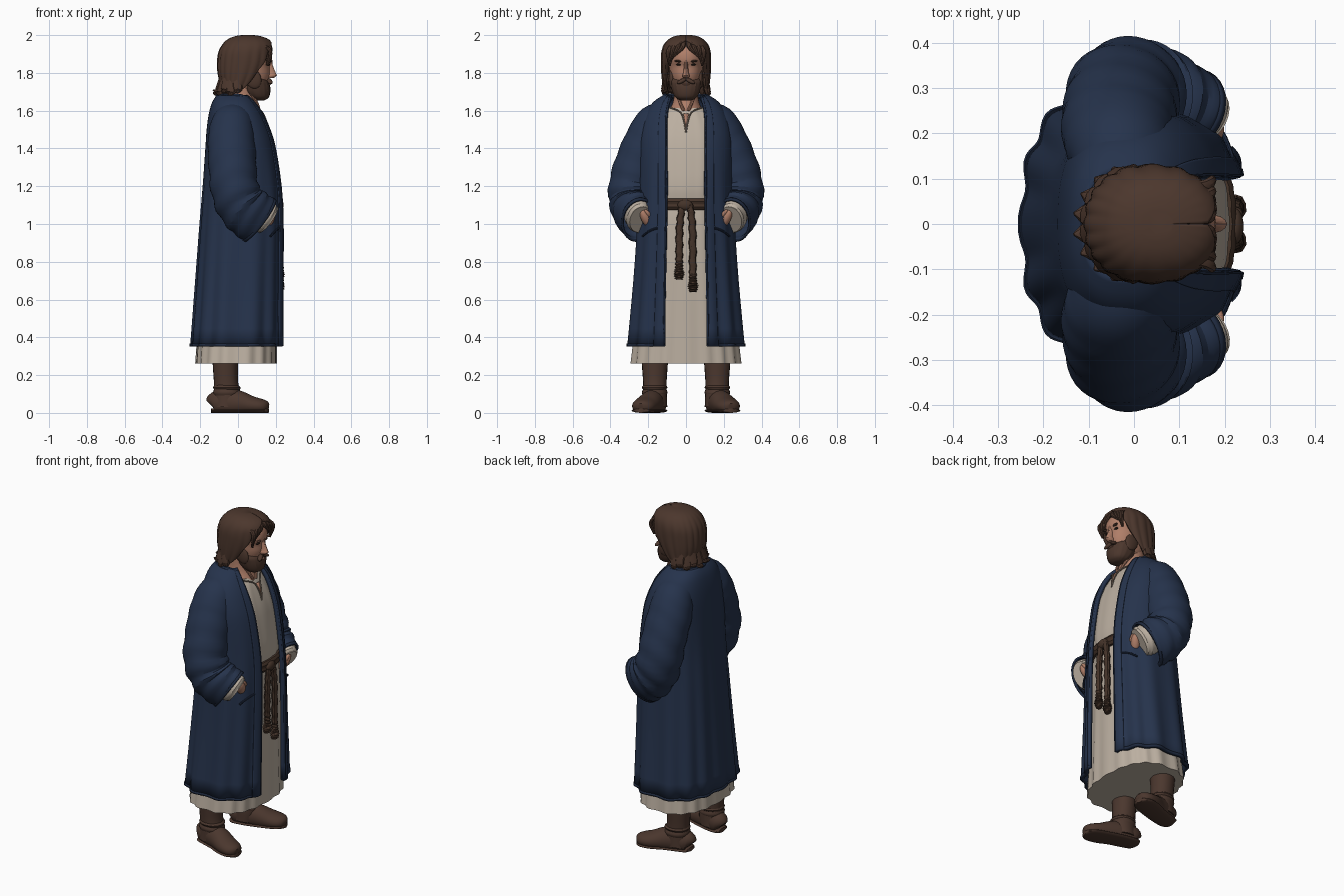
import bpy, bmesh, math
from mathutils import Vector


def mat(name, r, g, b):
    m = bpy.data.materials.new(name)
    m.diffuse_color = (r, g, b, 1)
    return m


BLUE = mat("navy cloth", 0.019, 0.033, 0.072)
TRIM = mat("dark navy trim", 0.013, 0.022, 0.048)
LINEN = mat("linen", 0.50, 0.43, 0.355)
SEAM = mat("linen seam", 0.25, 0.20, 0.155)
SKIN = mat("skin", 0.43, 0.21, 0.14)
HAIR = mat("brown hair", 0.072, 0.038, 0.026)
LEATHER = mat("boot leather", 0.07, 0.038, 0.027)
ROPE = mat("rope belt", 0.058, 0.033, 0.022)
DARK = mat("dark eye", 0.02, 0.013, 0.01)


def finish(name, bm, material, thick=0, angle=32):
    bmesh.ops.recalc_face_normals(bm, faces=bm.faces)
    me = bpy.data.meshes.new(name)
    bm.to_mesh(me)
    bm.free()
    for p in me.polygons:
        p.use_smooth = True
    me.set_sharp_from_angle(angle=math.radians(angle))
    me.materials.append(material)
    ob = bpy.data.objects.new(name, me)
    bpy.context.collection.objects.link(ob)
    if thick:
        s = ob.modifiers.new("thickness", 'SOLIDIFY')
        s.thickness, s.offset = thick, 0
    return ob


def smooth_rows(rows, sub):
    """Catmull-Rom through tuples of numbers."""
    out, n = [], len(rows)
    for i in range(n - 1):
        a, b, c, d = rows[max(i - 1, 0)], rows[i], rows[i + 1], rows[min(i + 2, n - 1)]
        for j in range(sub):
            t = j / sub
            out.append(tuple(0.5 * (2 * q + (r - p) * t + (2 * p - 5 * q + 4 * r - s) * t * t
                                    + (3 * q - p - 3 * r + s) * t ** 3)
                             for p, q, r, s in zip(a, b, c, d)))
    return out + [rows[-1]]


def loft(name, rings, material, closed=True, caps=(True, True), **kw):
    bm = bmesh.new()
    vs = [[bm.verts.new(p) for p in r] for r in rings]
    n = len(rings[0])
    for a, b in zip(vs, vs[1:]):
        for i in range(n if closed else n - 1):
            j = (i + 1) % n
            bm.faces.new((a[i], a[j], b[j], b[i]))
    if caps[0]:
        bm.faces.new(vs[0])
    if caps[1]:
        bm.faces.new(vs[-1])
    return finish(name, bm, material, **kw)


def shell(name, rows, material, n=48, p=2.5, sub=3, fold=lambda z: 0, k=14, part=None,
          grow=0, yoff=0, **kw):
    """Stacked horizontal superellipses: z, back x, front x, half width, half opening."""
    is_open = len(rows[0]) > 4
    rings = []
    for row in smooth_rows(rows, sub):
        z, xb, xf, ry = row[:4]
        cx, rx = (xb + xf) / 2, (xf - xb) / 2
        a0 = math.asin(min(1, (max(row[4], 0) / ry) ** (p / 2))) if is_open else 0
        a1 = 2 * math.pi - a0
        if part:
            a0, a1 = (a0, a0 + part) if part > 0 else (a1 + part, a1)
        ring = []
        for i in range(n):
            a = a0 + (a1 - a0) * i / (n - 1 if is_open else n)
            c, s = math.cos(a), math.sin(a)
            f = 1 + fold(z) * math.cos(k * a + 1.5 * math.sin(2 * a))
            ring.append((cx + (rx * f + grow) * math.copysign(abs(c) ** (2 / p), c),
                         yoff + (ry * f + grow) * math.copysign(abs(s) ** (2 / p), s), z))
        rings.append(ring)
    return loft(name, rings, material, closed=not is_open, **kw)


def sweep(name, pts, material, n=20, sub=4, bump=lambda i, a: 1, ref=(0, 1, 0), floor=None, **kw):
    """Tube along points: x, y, z, radius along ref, other radius."""
    pts = smooth_rows(pts, sub)
    rings = []
    for i, q in enumerate(pts):
        t = (Vector(pts[min(i + 1, len(pts) - 1)][:3]) - Vector(pts[max(i - 1, 0)][:3])).normalized()
        u = Vector(ref)
        u = (u - t * u.dot(t)).normalized()
        v = t.cross(u)
        ring = []
        for j in range(n):
            a = 2 * math.pi * j / n
            b = bump(i, a)
            w = Vector(q[:3]) + u * q[3] * b * math.cos(a) + v * q[4] * b * math.sin(a)
            if floor is not None:
                w.z = max(w.z, floor)
            ring.append(w)
        rings.append(ring)
    return loft(name, rings, material, **kw)


def blob(name, loc, rad, material, rot=(0, 0, 0)):
    bm = bmesh.new()
    bmesh.ops.create_uvsphere(bm, u_segments=20, v_segments=12, radius=1)
    ob = finish(name, bm, material)
    ob.location, ob.scale, ob.rotation_euler = loc, rad, rot
    return ob


# long tunic with wavy hem
shell("tunic", [(0.262, -.222, .203, .292), (0.6, -.2, .205, .255), (1.0, -.175, .208, .22),
                (1.1, -.165, .2, .21), (1.2, -.16, .21, .21), (1.4, -.15, .182, .22),
                (1.5, -.14, .155, .2), (1.58, -.11, .122, .15), (1.615, -.08, .1, .1)],
      LINEN, n=96, fold=lambda z: 0.03 * max(0.22, 1 - z), k=18)
# neckline slit with stitched edges
bm = bmesh.new()
bm.faces.new([bm.verts.new(v) for v in ((.162, 0, 1.5), (.134, .014, 1.585), (.134, -.014, 1.585))])
finish("neck_slit", bm, SKIN, thick=.004)
for s in (-1, 1):
    sweep("neckline_edge", [(.163, 0, 1.485, .004, .004), (.15, s * .011, 1.545, .004, .004),
                            (.128, s * .03, 1.592, .004, .004), (.095, s * .085, 1.617, .004, .004)],
          SEAM, n=8)

# open coat with lapels
coat = [(0.355, -.237, .228, .3, .11), (0.7, -.213, .23, .27, .105), (1.0, -.192, .232, .25, .1),
        (1.2, -.176, .222, .24, .098), (1.4, -.163, .192, .24, .1), (1.5, -.156, .163, .23, .1),
        (1.58, -.145, .128, .205, .098), (1.64, -.128, .088, .165, .088), (1.675, -.105, .058, .112, .075)]
pleat = lambda z: 0.04 * max(0, 1 - z / 1.4)
shell("coat", coat, BLUE, n=120, fold=pleat, k=14, caps=(False, False), thick=.02)
for s in (-1, 1):
    shell("lapel", coat, BLUE, n=8, fold=pleat, k=14, part=s * .2, grow=.01,
          caps=(False, False), thick=.01)
    shell("lapel_edge", coat, TRIM, n=3, fold=pleat, k=14, part=s * .02, grow=.014,
          caps=(False, False), thick=.008)
hem = [(0.352,) + coat[0][1:], (0.366,) + coat[0][1:]]
shell("coat_hem", hem, TRIM, n=120, fold=pleat, k=14, grow=.003, sub=1, caps=(False, False), thick=.02)
sweep("collar_roll", [(.06, -.085, 1.66, .014, .014), (.0, -.112, 1.676, .014, .014),
                      (-.07, -.09, 1.676, .014, .014), (-.105, 0, 1.676, .014, .014),
                      (-.07, .09, 1.676, .014, .014), (.0, .112, 1.676, .014, .014),
                      (.06, .085, 1.66, .014, .014)], BLUE, n=10, ref=(0, 0, 1))


def wrinkle(i, a):
    # diagonal creases, strongest at the elbow
    w = .012 + .035 * math.exp(-((i - 24) / 8) ** 2)
    return 1 + w * math.sin(i * 1.5 + 1.6 * math.sin(a) + math.cos(2 * a)) * min(1, i / 8)


for s in (-1, 1):
    # wide bent sleeves, inner cuffs and hands
    arm = [(-.03, .075, 1.585, .06, .075), (-.03, .155, 1.535, .1, .105), (-.035, .2, 1.45, .112, .118),
           (-.03, .25, 1.33, .116, .12), (-.02, .283, 1.2, .12, .12), (.012, .28, 1.11, .118, .125),
           (.06, .27, 1.06, .106, .13), (.112, .25, 1.022, .088, .13)]
    sweep("sleeve", [(x, y * s, z, a, b) for x, y, z, a, b in arm], BLUE, n=40, sub=5,
          bump=wrinkle, caps=(True, False), thick=.012, angle=25)
    sweep("cuff_edge", [(.105, .252 * s, 1.027, .092, .134), (.117, .248 * s, 1.018, .092, .134)],
          TRIM, n=32, sub=1, caps=(False, False), thick=.012)
    sweep("inner_sleeve", [(.06, .265 * s, 1.085, .066, .08), (.105, .256 * s, 1.058, .074, .088),
                           (.14, .246 * s, 1.036, .073, .092), (.16, .238 * s, 1.022, .062, .082)],
          LINEN, n=24, bump=lambda i, a: 1 + .03 * math.sin(i * 2 + a))
    blob("hand", (.168, .212 * s, 1.03), (.026, .026, .055), SKIN, (s * -.45, .35, 0))
    blob("thumb", (.186, .2 * s, 1.055), (.011, .011, .03), SKIN, (s * -.7, .3, 0))
    sweep("pocket_edge", [(.222, .13 * s, .985, .006, .006), (.2, .19 * s, .965, .006, .006),
                          (.172, .232 * s, .935, .006, .006)], TRIM, n=8, ref=(0, 0, 1))
    # boots: shaft, ankle creases, splayed foot and sole
    shell("boot_shaft", [(.03, -.13, .005, .066), (.1, -.128, .014, .064), (.16, -.128, 0, .062),
                         (.28, -.136, .0, .07), (.4, -.136, .0, .072)], LEATHER, n=20, p=2.1,
          yoff=.165 * s, fold=lambda z: .012, k=5)
    for z, h in ((.135, .012), (.108, .02)):
        shell("ankle_fold", [(z - h, -.126, .01, .06), (z, -.132, .014, .068), (z + h, -.126, .0, .06)],
              LEATHER, n=20, p=2.1, yoff=.166 * s)
    foot = [(-.142, .15, .04, .028, .035), (-.125, .152, .05, .052, .06), (-.06, .167, .055, .06, .075),
            (.01, .188, .05, .062, .066), (.07, .212, .04, .066, .05), (.12, .228, .035, .06, .04),
            (.148, .236, .032, .042, .032), (.16, .239, .03, .018, .02)]
    sweep("boot_foot", [(x, y * s, z, a, b) for x, y, z, a, b in foot], LEATHER, n=24, sub=3, floor=.008)
    sweep("boot_sole", [(x, y * s, .012, a + .003, .012) for x, y, z, a, b in foot], LEATHER, n=16, sub=3,
          floor=0)

# rope belt with knot and two hanging cords
shell("belt", [(1.075, -.168, .214, .214), (1.09, -.172, .225, .218), (1.105, -.17, .221, .215),
               (1.12, -.172, .226, .218), (1.135, -.168, .216, .214)], ROPE, n=80, fold=lambda z: .006, k=40)
blob("belt_knot", (.222, -.005, 1.1), (.02, .04, .028), ROPE)
for y, low in ((-.034, .705), (.034, .64)):
    sweep("hanging_cord", [(.222, y * .6, 1.1, .017, .015), (.224, y, .98, .019, .016),
                           (.224, y * 1.05, low + .12, .019, .016), (.226, y * 1.08, low + .06, .02, .016),
                           (.224, y * 1.08, low + .03, .025, .022), (.224, y * 1.08, low, .018, .016)],
          ROPE, n=10, sub=9, bump=lambda i, a: 1 + .18 * math.sin(i * 1.9 + a))

# neck and head
shell("neck", [(1.54, -.07, .115, .12), (1.6, -.06, .112, .09), (1.66, -.055, .092, .066),
               (1.78, -.055, .09, .062)], SKIN, n=24, p=2)
shell("head", [(1.7, .0, .13, .05), (1.74, -.04, .15, .07), (1.79, -.06, .168, .083),
               (1.835, -.07, .168, .09), (1.865, -.07, .18, .092), (1.91, -.065, .175, .09),
               (1.945, -.05, .15, .075), (1.965, -.01, .1, .04)], SKIN, n=40, p=2.2)
shell("nose", [(1.868, .14, .182, .011), (1.84, .14, .184, .011), (1.8, .14, .2, .015),
               (1.785, .14, .205, .02), (1.772, .14, .187, .015)], SKIN, n=14, p=2)
for s in (-1, 1):
    blob("eye", (.16, .036 * s, 1.844), (.009, .016, .006), DARK)
    blob("brow", (.169, .037 * s, 1.862), (.01, .026, .006), HAIR, (s * .05, 0, -s * .3))
    blob("moustache", (.167, .022 * s, 1.757), (.014, .03, .011), HAIR, (-s * .45, 0, -s * .35))
    blob("sideburn", (.08, .076 * s, 1.77), (.042, .016, .055), HAIR, (0, -.4, 0))
    sweep("neck_tendon", [(.07, .05 * s, 1.69, .008, .008), (.1, .03 * s, 1.64, .008, .008),
                          (.113, .012 * s, 1.6, .008, .008)], SKIN, n=8)
blob("mouth", (.166, 0, 1.74), (.009, .018, .004), SKIN)
shell("beard", [(1.655, .095, .14, .03), (1.67, .06, .162, .056), (1.7, .03, .17, .072),
                (1.735, .02, .168, .081), (1.76, .02, .155, .085), (1.79, .02, .11, .07)],
      HAIR, n=48, p=2.2, fold=lambda z: .018, k=18)

# neck-length hair, parted in the middle
shell("hair", [(1.7, -.092, .06, .108, .104), (1.74, -.085, .1, .114, .106), (1.8, -.098, .15, .12, .104),
               (1.86, -.1, .178, .122, .093), (1.91, -.093, .182, .12, .078), (1.945, -.075, .18, .109, .045),
               (1.97, -.05, .158, .088, .001), (1.985, -.015, .12, .06, .0005), (1.991, .02, .085, .03, .0002)],
      HAIR, n=96, p=2.2, fold=lambda z: .02 * min(1, (2 - z) * 9), k=20, caps=(False, True), thick=.018)
for s in (-1, 1):
    for k in range(4):
        y = s * (.012 + .022 * k)
        d = .003 * k * k
        sweep("hair_lock", [(-.03, y, 1.978 - d, .009, .006), (.08, y, 1.984 - d, .013, .007),
                            (.15, y * 1.05, 1.963 - d, .014, .009),
                            (.172, y * 1.1 + s * .01, 1.93 - d, .012, .01),
                            (.155, s * .084, 1.875 - .012 * k, .006, .008)], HAIR, n=8)
# flicked hair ends
for i in range(10):
    a = math.radians(88 + 20.4 * i)
    c, w = math.cos(a), math.sin(a)
    z = 1.708 + .014 * (i % 2)
    sweep("hair_tip", [(-.005 + .075 * c, .1 * w, z + .07, .028, .016),
                       (-.005 + .092 * c, .111 * w, z + .01, .03, .018),
                       (-.005 + .108 * c, .119 * w, z - .018, .022, .014),
                       (-.005 + .13 * c, .131 * w, z - .012, .003, .003)], HAIR, n=8, ref=(-w, c, 0))
